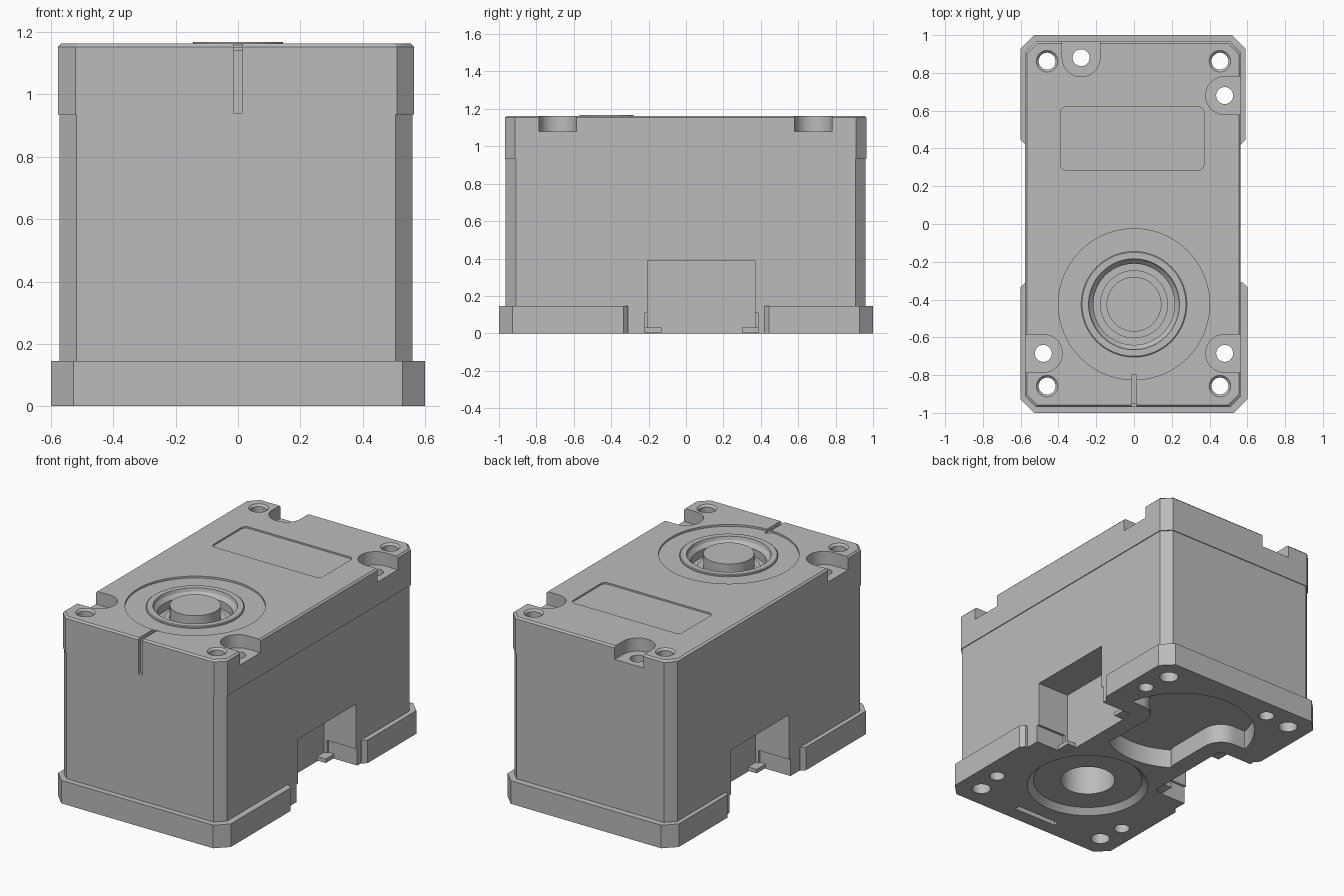
import bpy, bmesh, math

cube = bpy.data.objects.get("Cube")
if cube:
    bpy.data.objects.remove(cube, do_unlink=True)

grey = bpy.data.materials.new("mid_grey")
grey.use_nodes = True
COLOUR = (0.5, 0.5, 0.5, 1)
grey.diffuse_color = COLOUR
grey.node_tree.nodes["Principled BSDF"].inputs["Base Color"].default_value = COLOUR


def loft(name, layers):
    """Solid through matching closed loops, each a list of (x, y, z)."""
    bm = bmesh.new()
    loops = [[bm.verts.new(p) for p in layer] for layer in layers]
    bm.faces.new(loops[0][::-1])
    bm.faces.new(loops[-1])
    for low, high in zip(loops, loops[1:]):
        n = len(low)
        for i in range(n):
            j = (i + 1) % n
            bm.faces.new((low[i], low[j], high[j], high[i]))
    bmesh.ops.recalc_face_normals(bm, faces=bm.faces)
    mesh = bpy.data.meshes.new(name)
    bm.to_mesh(mesh)
    bm.free()
    mesh.materials.append(grey)
    obj = bpy.data.objects.new(name, mesh)
    bpy.context.collection.objects.link(obj)
    return obj


def octagon(x0, x1, y0, y1, front, back, z):
    return [(x0 + front, y0, z), (x1 - front, y0, z), (x1, y0 + front, z), (x1, y1 - back, z),
            (x1 - back, y1, z), (x0 + back, y1, z), (x0, y1 - back, z), (x0, y0 + front, z)]


def block(name, x0, x1, y0, y1, z0, z1):
    return loft(name, [[(x0, y0, z), (x1, y0, z), (x1, y1, z), (x0, y1, z)] for z in (z0, z1)])


def rounded(name, cx, cy, hx, hy, r, z0, z1):
    """Upright block with round corners of radius r."""
    pts = []
    for k, (sx, sy) in enumerate(((1, 1), (-1, 1), (-1, -1), (1, -1))):
        for i in range(13):
            a = math.radians(90 * k + 7.5 * i)
            pts.append((cx + sx * (hx - r) + r * math.cos(a), cy + sy * (hy - r) + r * math.sin(a)))
    return loft(name, [[(x, y, z) for x, y in pts] for z in (z0, z1)])


def turned(name, cx, cy, profile, n=64):
    """Solid of revolution from (radius, z) pairs, bottom to top."""
    ring = [2 * math.pi * i / n for i in range(n)]
    return loft(name, [[(cx + r * math.cos(a), cy + r * math.sin(a), z) for a in ring]
                       for r, z in profile])


def combine(target, tool, operation):
    tool.hide_render = True
    mod = target.modifiers.new("boolean", 'BOOLEAN')
    mod.operation, mod.solver, mod.object = operation, 'EXACT', tool
    bpy.context.view_layer.objects.active = target
    bpy.ops.object.modifier_apply(modifier=mod.name)
    bpy.data.objects.remove(tool, do_unlink=True)


def cut(tool):
    combine(housing, tool, 'DIFFERENCE')


TOP = 1.163
SHAFT_Y = -0.425

# Housing: tall body, slightly wider lid with a bevelled rim, two flange halves
housing = loft("housing", [octagon(-0.573, 0.56, -0.964, 0.96, 0.055, 0.055, z) for z in (0, 0.94)])
lid = loft("lid", [octagon(-0.577 + d, 0.565 - d, -0.968 + d, 0.965 - d, 0.055, 0.055, z)
                   for z, d in ((0.935, 0), (TOP - 0.01, 0), (TOP, 0.01))])
combine(housing, lid, 'UNION')
for name, x1, y0, y1, front, back in (("front_flange", 0.6, -1, -0.31, 0.072, 0.025),
                                      ("rear_flange", 0.59, 0.42, 1, 0.025, 0.072)):
    flange = loft(name, [octagon(-0.6, x1, y0, y1, front, back, z) for z in (0, 0.145)])
    combine(housing, flange, 'UNION')

# Side pockets, with shallow grooves at both ends
for side in (-1, 1):
    inner, outer = sorted((side * 0.34, side * 0.7))
    cut(block("pocket", inner, outer, -0.205, 0.37, -0.1, 0.39))
    inner, outer = sorted((side * 0.36, side * 0.7))
    cut(block("pocket_end", inner, outer, -0.22, 0.384, -0.1, 0.11))

# Lid recesses: dial, label, front slot
cut(turned("dial_recess", 0, SHAFT_Y, ((0.4, TOP - 0.012), (0.4, 1.3)), 96))
cut(rounded("label_recess", -0.01, 0.453, 0.38, 0.167, 0.03, TOP - 0.01, 1.3))
cut(block("front_slot", -0.014, 0.014, -1.1, -0.95, 0.94, 1.3))
cut(block("top_slot", -0.014, 0.014, -1.1, -0.8, TOP - 0.02, 1.3))

# Screw seats open to the sides and the back, with holes right through
SEATS = ((0.48, 0.68, 1, 0), (0.48, -0.685, 1, 0), (-0.48, -0.685, -1, 0), (-0.28, 0.88, 0, 1))
for x, y, dx, dy in SEATS:
    cut(rounded("seat", x + 0.2 * dx, y + 0.2 * dy, 0.1 + 0.2 * abs(dx), 0.1 + 0.2 * abs(dy),
                0.099, 1.08, 1.3))
    cut(turned("seat_hole", x, y, ((0.045, -0.1), (0.045, 1.2)), 32))
for x in (-0.46, 0.455):
    for y in (-0.858, 0.862):
        cut(turned("corner_hole", x, y, ((0.055, -0.1), (0.055, 0.1), (0.045, 0.11),
                                         (0.045, TOP - 0.012), (0.07, TOP + 0.013)), 32))

# Shaft well in the lid
cut(turned("shaft_well", 0, SHAFT_Y, ((0.215, 1.07), (0.215, 1.12), (0.25, TOP - 0.005), (0.25, 1.3))))

# Underside: round seat with a bore, narrow slot, waisted rear cavity
cut(turned("bottom_seat", 0, SHAFT_Y, ((0.365, -0.01), (0.32, 0.035))))
cut(turned("bottom_bore", 0, SHAFT_Y, ((0.16, -0.1), (0.16, 0.4))))
cut(block("bottom_slot", -0.15, 0.15, -0.91, -0.875, -0.1, 0.03))
cavity = turned("rear_cavity", 0, 0.42, ((0.44, -0.1), (0.44, 0.12)), 96)
for side in (-1, 1):
    lobe = rounded("lobe", side * 0.45, 0.24, 0.22, 0.26, 0.12, -0.2, 0.2)
    combine(cavity, lobe, 'DIFFERENCE')
cut(cavity)

# Raised collar around the well
collar = turned("shaft_collar", 0, SHAFT_Y, ((0.28, 1.14), (0.28, TOP - 0.004), (0.275, TOP)))
combine(collar, turned("collar_hole", 0, SHAFT_Y, ((0.225, 1.1), (0.25, 1.2))), 'DIFFERENCE')

# Stepped output shaft
shaft = turned("output_shaft", 0, SHAFT_Y,
               ((0.18, 1.06), (0.18, 1.085), (0.145, 1.085), (0.145, 1.168)))

# Small clips at the foot of each pocket
clips = []
for side, label in ((-1, "right"), (1, "left")):
    x0, x1 = sorted((side * 0.33, side * 0.4))
    clips.append(block(label + "_front_clip", x0, x1, -0.23, -0.13, 0.005, 0.03))
    clips.append(block(label + "_rear_clip", x0, x1, 0.3, 0.39, 0.005, 0.03))

bpy.ops.object.select_all(action='DESELECT')
for obj in [housing, collar, shaft] + clips:
    obj.select_set(True)
bpy.context.view_layer.objects.active = housing
bpy.ops.object.shade_smooth_by_angle(angle=math.radians(30))
